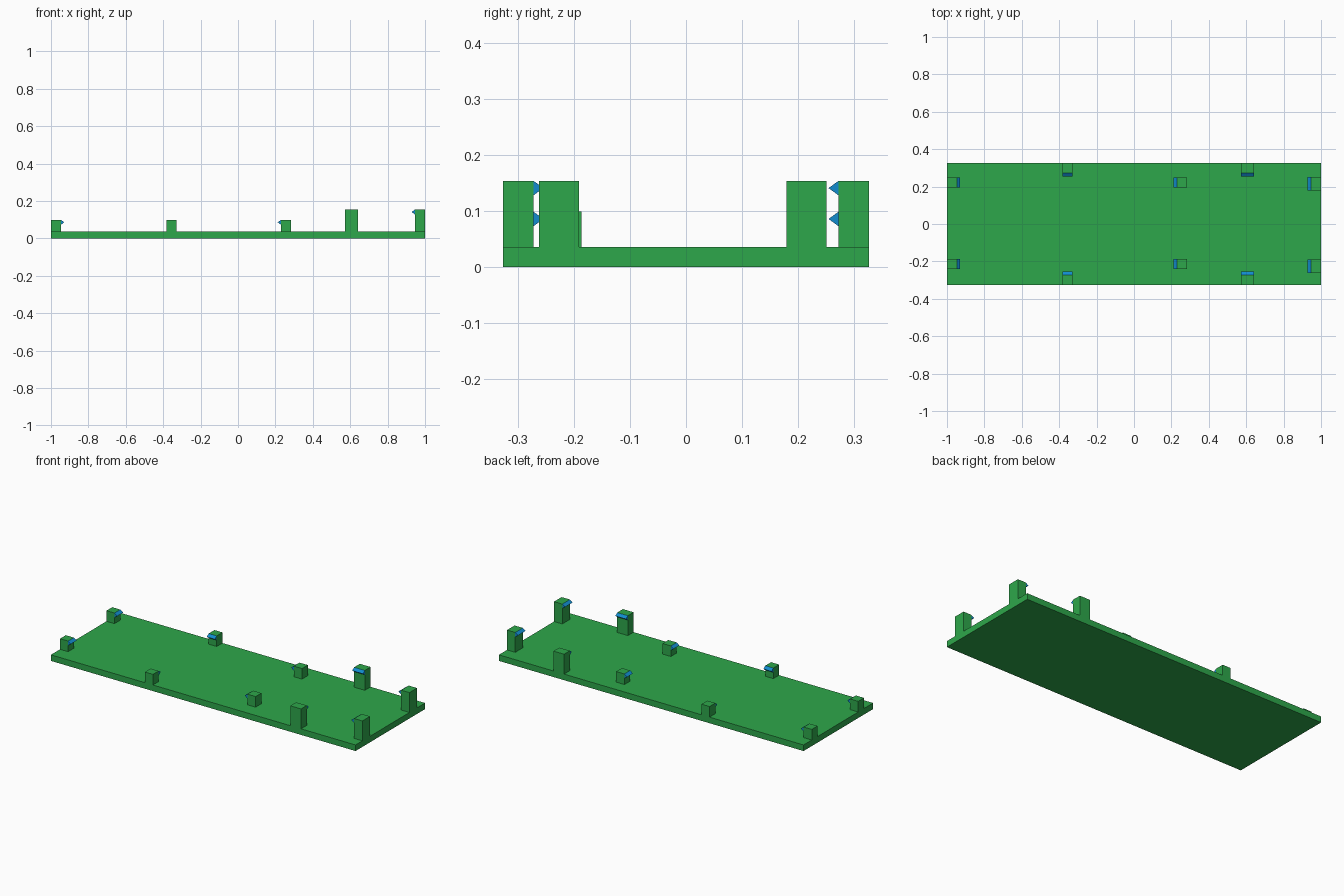
import bpy, bmesh
from mathutils import Vector

if "Cube" in bpy.data.objects:
    bpy.data.objects.remove(bpy.data.objects["Cube"])


def material(name, color):
    m = bpy.data.materials.new(name)
    m.diffuse_color = (*color, 1)
    m.use_nodes = True
    m.node_tree.nodes["Principled BSDF"].inputs["Base Color"].default_value = m.diffuse_color
    return m


GREEN = material("green", (0.027, 0.39, 0.07))
BLUE = material("blue", (0.006, 0.26, 0.61))
BASE_TOP, SHORT, TALL = 0.036, 0.099, 0.154
HOOK_DEPTH, HOOK_HEIGHT = 0.018, 0.026


def finish(name, bm, mat):
    bmesh.ops.recalc_face_normals(bm, faces=bm.faces)
    mesh = bpy.data.meshes.new(name)
    bm.to_mesh(mesh)
    bm.free()
    mesh.materials.append(mat)
    bpy.context.collection.objects.link(bpy.data.objects.new(name, mesh))


def box(name, lo, hi, mat):
    bm = bmesh.new()
    bmesh.ops.create_cube(bm, size=1)
    lo, hi = Vector(lo), Vector(hi)
    for v in bm.verts:
        v.co = (lo + hi) / 2 + v.co * (hi - lo)
    finish(name, bm, mat)


def hook(name, start, end, outward, top):
    """Triangular prism along the start-end edge, pointing outward."""
    bm = bmesh.new()
    rings = []
    for x, y in (start, end):
        tip = (x + outward[0] * HOOK_DEPTH, y + outward[1] * HOOK_DEPTH)
        rings.append([bm.verts.new(p) for p in (
            (x, y, top), (*tip, top - HOOK_HEIGHT / 2), (x, y, top - HOOK_HEIGHT))])
    a, b = rings
    bm.faces.new(a)
    bm.faces.new(b)
    for i in range(3):
        j = (i + 1) % 3
        bm.faces.new((a[i], a[j], b[j], b[i]))
    finish(name, bm, BLUE)


def clip(name, x0, x1, y0, y1, top, outward):
    """Post with a snap hook on the side it faces."""
    box(name + "_post", (x0, y0, BASE_TOP), (x1, y1, top), GREEN)
    if outward[0]:
        x = x1 if outward[0] > 0 else x0
        start, end = (x, y0), (x, y1)
    else:
        y = y1 if outward[1] > 0 else y0
        start, end = (x0, y), (x1, y)
    hook(name + "_hook", start, end, outward, top)


# Base plate
box("base_plate", (-1, -0.326, 0), (1, 0.326, BASE_TOP), GREEN)

# Clips along the long edges, facing inward
for name, x0, x1, top in (("short_side", -0.383, -0.33, SHORT),
                          ("tall_side", 0.572, 0.642, TALL)):
    clip(name + "_front", x0, x1, -0.326, -0.272, top, (0, 1))
    clip(name + "_back", x0, x1, 0.272, 0.326, top, (0, -1))

# Clips at the ends and in the middle, in front and back pairs
for name, x0, x1, half, top, direction in (
        ("left_end", -1, -0.947, 0.027, SHORT, 1),
        ("middle", 0.23, 0.284, 0.027, SHORT, -1),
        ("right_end", 0.946, 1, 0.0355, TALL, -1)):
    for side, y in (("front", -0.2265), ("back", 0.2145)):
        # short posts sit slightly nearer the plate's centre line in front
        yc = y if top == TALL else (-0.2135 if y < 0 else 0.222)
        clip(f"{name}_{side}", x0, x1, yc - half, yc + half, top, (direction, 0))
